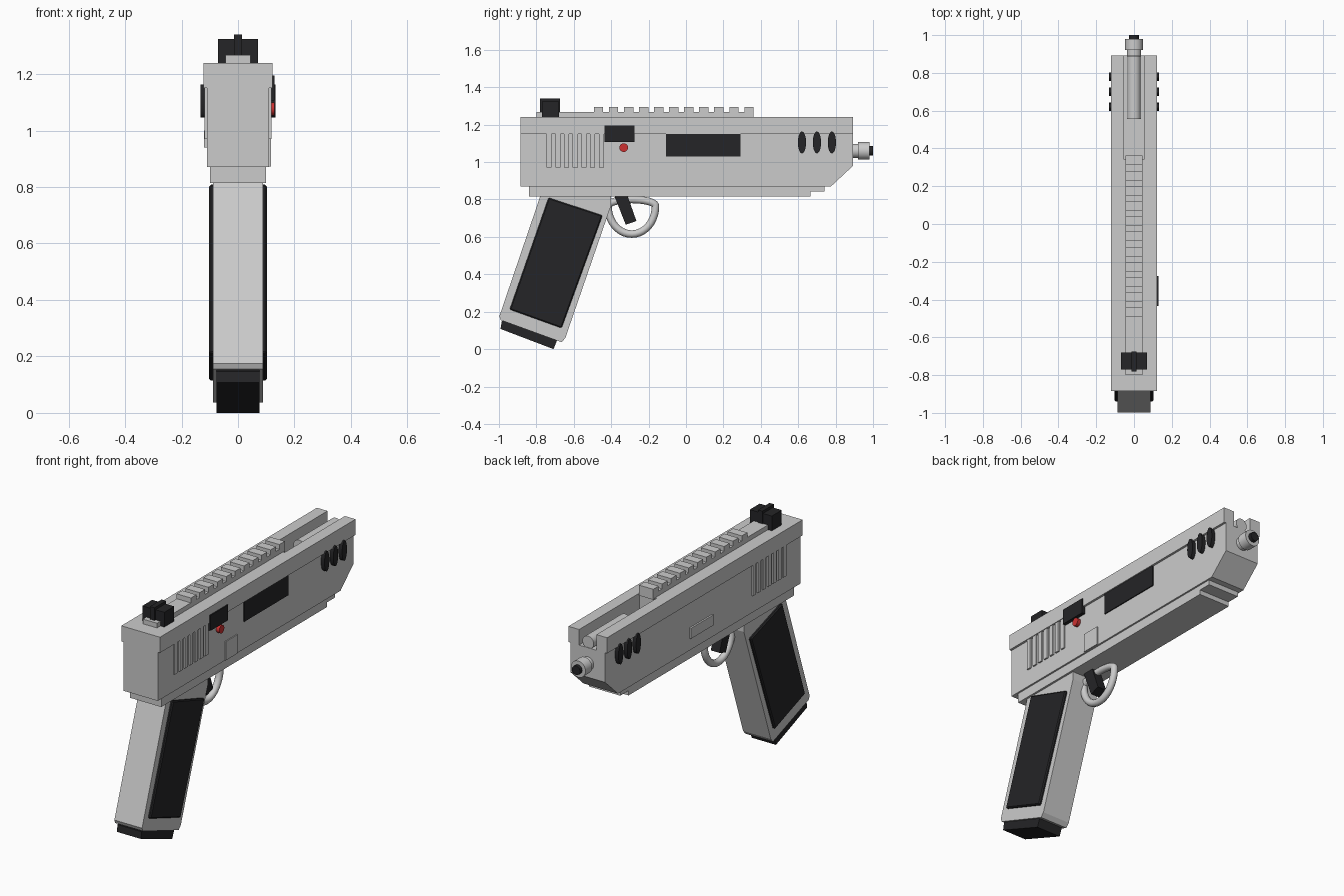
import bpy, bmesh, math
from mathutils import Vector, Matrix

if "Cube" in bpy.data.objects:
    bpy.data.objects.remove(bpy.data.objects["Cube"])


def material(name, r, g, b):
    m = bpy.data.materials.new(name)
    m.diffuse_color = (r, g, b, 1)
    m.use_nodes = True
    m.node_tree.nodes["Principled BSDF"].inputs["Base Color"].default_value = m.diffuse_color
    return m


BLACK = material("black", 0.018, 0.018, 0.02)
RED = material("red", 0.6, 0.03, 0.03)


def finish(name, bm, mat=None, bevel=0):
    bmesh.ops.recalc_face_normals(bm, faces=bm.faces)
    me = bpy.data.meshes.new(name)
    bm.to_mesh(me)
    bm.free()
    ob = bpy.data.objects.new(name, me)
    bpy.context.collection.objects.link(ob)
    if mat:
        me.materials.append(mat)
    if bevel:
        b = ob.modifiers.new("bevel", 'BEVEL')
        b.width, b.segments = bevel, 1
    return ob


def prism(name, pts, lo, hi, mat=None, axis='X', bevel=0):
    """Extrude a (y, z) profile along x, or an (x, y) profile along z."""
    bm = bmesh.new()
    place = (lambda p: (lo, *p)) if axis == 'X' else (lambda p: (*p, lo))
    face = bm.faces.new([bm.verts.new(place(p)) for p in pts])
    new = bmesh.ops.extrude_face_region(bm, geom=[face])["geom"]
    step = Vector((hi - lo, 0, 0) if axis == 'X' else (0, 0, hi - lo))
    bmesh.ops.translate(bm, vec=step, verts=[v for v in new if isinstance(v, bmesh.types.BMVert)])
    return finish(name, bm, mat, bevel)


def box(name, x, y, z, mat=None, bevel=0):
    return prism(name, [(y[0], z[0]), (y[1], z[0]), (y[1], z[1]), (y[0], z[1])],
                 x[0], x[1], mat, bevel=bevel)


def smooth(ob):
    bpy.ops.object.select_all(action='DESELECT')
    ob.select_set(True)
    bpy.context.view_layer.objects.active = ob
    bpy.ops.object.shade_smooth_by_angle(angle=math.radians(40))


def cylinder(name, a, b, r, mat=None, z_scale=1):
    a, b = Vector(a), Vector(b)
    d = b - a
    bm = bmesh.new()
    bmesh.ops.create_cone(bm, cap_ends=True, segments=32, radius1=r, radius2=r, depth=d.length,
                          matrix=d.to_track_quat('Z', 'Y').to_matrix().to_4x4())
    bm.transform(Matrix.Translation((a + b) / 2) @ Matrix.Diagonal((1, 1, z_scale, 1)))
    ob = finish(name, bm, mat)
    smooth(ob)
    return ob


# Slide: lower body with chamfered nose, wider top with open front channel
prism("slide_body", [(-0.885, 0.87), (0.775, 0.87), (0.893, 0.98), (0.893, 1.15), (-0.885, 1.15)],
      -0.11, 0.11)
prism("slide_top", [(-0.123, -0.885), (0.123, -0.885), (0.123, 0.893), (0.055, 0.893), (0.055, 0.345),
                    (-0.055, 0.345), (-0.055, 0.893), (-0.123, 0.893)], 1.15, 1.24, axis='Z')

# Frame under the slide, with stepped nose
prism("frame", [(-0.84, 0.815), (0.665, 0.815), (0.665, 0.842), (0.74, 0.842), (0.74, 0.872),
                (-0.84, 0.872)], -0.1, 0.1)

# Toothed top rail
profile = [(-0.8, 1.235), (-0.8, 1.267)]
for i in range(11):
    y = -0.493 + i * 0.0805
    profile += [(y, 1.267), (y, 1.295), (y + 0.05, 1.295), (y + 0.05, 1.267)]
profile[-1] = (profile[-1][0], 1.235)
prism("top_rail", profile, -0.045, 0.045)

# Rear sight
box("rear_sight", (-0.07, 0.07), (-0.77, -0.68), (1.24, 1.325), BLACK)
box("rear_sight_post", (-0.014, 0.014), (-0.78, -0.675), (1.26, 1.34), BLACK)

# Barrel parts
cylinder("channel_rod", (0, 0.555, 1.18), (0, 0.89, 1.18), 0.036)
cylinder("barrel", (0, 0.85, 1.06), (0, 0.925, 1.06), 0.038)
cylinder("muzzle_collar", (0, 0.92, 1.06), (0, 0.98, 1.06), 0.047)
cylinder("muzzle_bore", (0, 0.97, 1.06), (0, 1.0, 1.06), 0.026, BLACK)

# Details on both sides: grip serrations, oval vents, grip panels
panel = [(-0.735, 0.81), (-0.446, 0.715), (-0.665, 0.112), (-0.943, 0.212)]
for side, s in (("left", -1), ("right", 1)):
    for i in range(7):
        y = -0.745 + i * 0.0465
        box(f"{side}_serration_{i + 1}", (s * 0.1, s * 0.119), (y, y + 0.027), (0.97, 1.152))
    for i in range(3):
        y = 0.62 + i * 0.08
        cylinder(f"{side}_vent_{i + 1}", (s * 0.1, y, 1.105), (s * 0.132, y, 1.105), 0.022, BLACK, 2.65)
    prism(f"{side}_grip_panel", panel, s * 0.08, s * 0.102, BLACK, bevel=0.006)

# Right side controls
box("ejection_port", (0.1, 0.116), (-0.108, 0.292), (1.03, 1.152), BLACK)
box("safety_block", (0.1, 0.13), (-0.435, -0.275), (1.107, 1.195), BLACK)
cylinder("red_button", (0.1, -0.333, 1.077), (0.13, -0.333, 1.077), 0.023, RED)
box("right_side_plate", (0.1, 0.116), (-0.275, -0.168), (0.872, 0.98))

# Left side catch
box("left_side_catch", (-0.12, -0.1), (-0.08, 0.126), (0.94, 1.0))

# Grip and magazine base
prism("grip", [(-0.775, 0.83), (-0.998, 0.175), (-0.99, 0.155), (-0.665, 0.037), (-0.645, 0.06),
               (-0.4, 0.77), (-0.4, 0.83)], -0.088, 0.088)
prism("magazine_base", [(-0.97, 0.16), (-0.985, 0.147), (-0.992, 0.108), (-0.708, 0.0), (-0.69, 0.045),
                        (-0.68, 0.06)], -0.077, 0.077, BLACK)

# Trigger
prism("trigger", [(-0.383, 0.82), (-0.313, 0.82), (-0.265, 0.685), (-0.322, 0.665)],
      -0.028, 0.028, BLACK)

# Trigger guard: round loop with flattened top
curve = bpy.data.curves.new("trigger_guard", 'CURVE')
curve.dimensions = '3D'
curve.bevel_depth, curve.bevel_resolution = 0.02, 4
spline = curve.splines.new('POLY')
N = 40
spline.points.add(N - 1)
for i, p in enumerate(spline.points):
    a = 2 * math.pi * i / N
    rz = 0.035 if math.sin(a) > 0 else 0.15
    p.co = (0, -0.29 + 0.127 * math.cos(a), 0.765 + rz * math.sin(a), 1)
spline.use_cyclic_u = True
guard = bpy.data.objects.new("trigger_guard", curve)
bpy.context.collection.objects.link(guard)
bpy.ops.object.select_all(action='DESELECT')
guard.select_set(True)
bpy.context.view_layer.objects.active = guard
bpy.ops.object.convert(target='MESH')
smooth(bpy.context.view_layer.objects.active)
